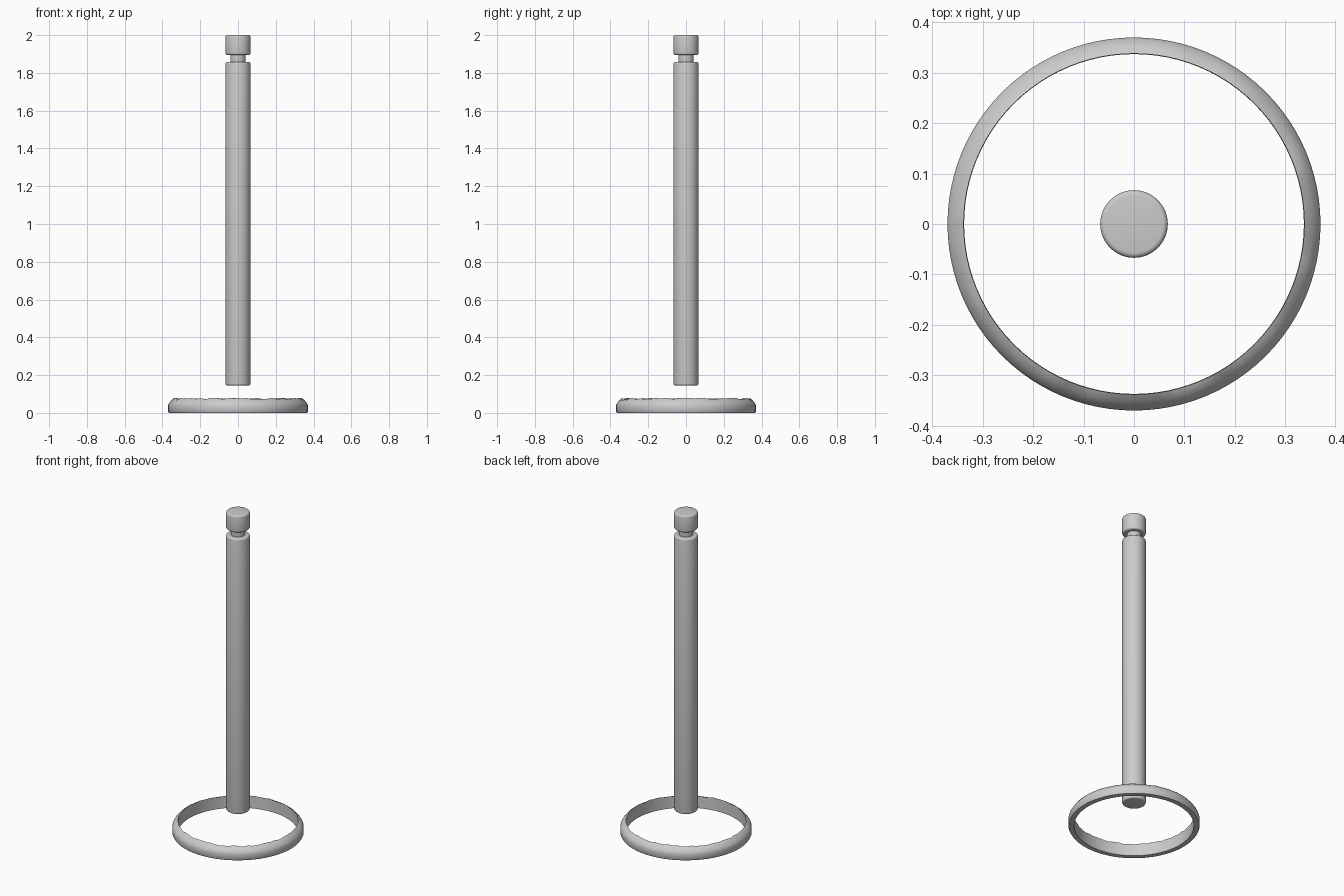
import bpy, bmesh, math, random

cube = bpy.data.objects.get("Cube")
if cube:
    bpy.data.objects.remove(cube, do_unlink=True)

random.seed(4)
SEGMENTS = 96

grey = bpy.data.materials.new("plain grey")
grey.use_nodes = True
colour = (0.6, 0.6, 0.6, 1)
grey.diffuse_color = colour
grey.node_tree.nodes["Principled BSDF"].inputs["Base Color"].default_value = colour


def lathe(name, profile, closed=False, ragged=None):
    """Revolve (radius, z) points about z; ragged marks a row of uneven height."""
    bm = bmesh.new()
    rows = []
    for i, (r, z) in enumerate(profile):
        row = []
        for s in range(SEGMENTS):
            a = 2 * math.pi * s / SEGMENTS
            drop = random.uniform(0, 0.008) if i == ragged else 0
            row.append(bm.verts.new((r * math.cos(a), r * math.sin(a), z - drop)))
        rows.append(row)
    pairs = list(zip(rows, rows[1:]))
    if closed:
        pairs.append((rows[-1], rows[0]))
    else:
        bm.faces.new(rows[0])
        bm.faces.new(rows[-1])
    for low, high in pairs:
        for s in range(SEGMENTS):
            t = (s + 1) % SEGMENTS
            bm.faces.new((low[s], low[t], high[t], high[s]))
    bmesh.ops.recalc_face_normals(bm, faces=bm.faces)
    mesh = bpy.data.meshes.new(name)
    bm.to_mesh(mesh)
    bm.free()
    mesh.materials.append(grey)
    obj = bpy.data.objects.new(name, mesh)
    bpy.context.collection.objects.link(obj)
    bpy.ops.object.select_all(action='DESELECT')
    obj.select_set(True)
    bpy.context.view_layer.objects.active = obj
    bpy.ops.object.shade_smooth_by_angle(angle=math.radians(35))
    return obj


def rounded_rod(name, radius, bottom, top, edge):
    """Upright cylinder with rounded rims."""
    arc = [k * math.pi / 8 for k in range(5)]
    lower = [(radius - edge + edge * math.sin(a), bottom + edge - edge * math.cos(a))
             for a in arc]
    upper = [(r, bottom + top - z) for r, z in reversed(lower)]
    return lathe(name, lower + upper)


# Floating rod with a grooved neck and cap
rounded_rod("main_rod", 0.067, 0.145, 1.857, 0.010)
rounded_rod("neck", 0.040, 1.845, 1.91, 0.002)
rounded_rod("cap", 0.067, 1.895, 2.0, 0.010)

# Open base ring: straight outer wall, sloping shoulder, thin uneven rim
lathe("base_ring",
      [(0.337, 0), (0.366, 0), (0.370, 0.006), (0.370, 0.040),
       (0.366, 0.050), (0.352, 0.068), (0.338, 0.080)],
      closed=True, ragged=6)
